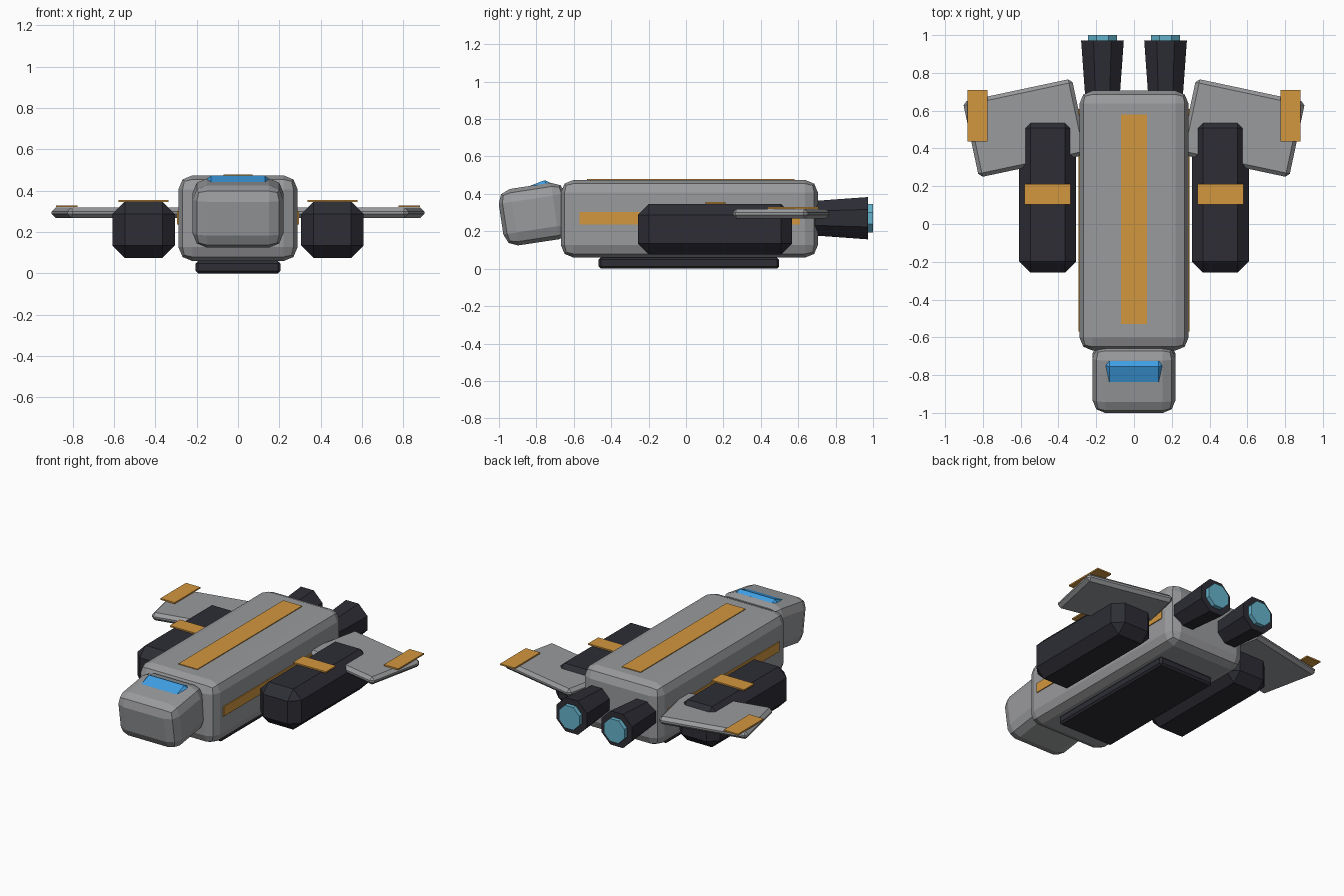
import bpy, bmesh, math
from mathutils import Matrix, Vector

if "Cube" in bpy.data.objects:
    bpy.data.objects.remove(bpy.data.objects["Cube"])


def material(name, rgb):
    m = bpy.data.materials.new(name)
    m.diffuse_color = (*rgb, 1)
    m.use_nodes = True
    m.node_tree.nodes["Principled BSDF"].inputs["Base Color"].default_value = m.diffuse_color
    return m


GREY = material("hull_grey", (0.32, 0.325, 0.335))
DARK = material("dark_metal", (0.026, 0.026, 0.036))
ORANGE = material("orange_trim", (0.65, 0.31, 0.05))
BLUE = material("window_blue", (0.05, 0.35, 0.78))
TEAL = material("engine_glow", (0.13, 0.45, 0.60))


def finish(name, bm, mat, matrix):
    bmesh.ops.recalc_face_normals(bm, faces=bm.faces)
    mesh = bpy.data.meshes.new(name)
    bm.to_mesh(mesh)
    bm.free()
    mesh.transform(matrix)
    mesh.materials.append(mat)
    ob = bpy.data.objects.new(name, mesh)
    bpy.context.collection.objects.link(ob)
    return ob


def box(name, centre, size, mat, bevel=0, segments=1, axis='X', angle=0):
    """Box with chamfered edges, turned about one axis."""
    bm = bmesh.new()
    bmesh.ops.create_cube(bm, size=1)
    bmesh.ops.scale(bm, vec=size, verts=bm.verts)
    if bevel:
        bmesh.ops.bevel(bm, geom=bm.edges[:], offset=bevel, segments=segments,
                        profile=0.5, affect='EDGES')
    m = Matrix.Translation(centre) @ Matrix.Rotation(math.radians(angle), 4, axis)
    return finish(name, bm, mat, m)


def octagon(name, x, z, y0, y1, flat0, flat1, mat):
    """Eight-sided cone section along y; flat0/flat1 are half widths across flats."""
    k = 1 / math.cos(math.pi / 8)
    bm = bmesh.new()
    bmesh.ops.create_cone(bm, cap_ends=True, segments=8, radius1=flat0 * k,
                          radius2=flat1 * k, depth=y1 - y0)
    bmesh.ops.rotate(bm, verts=bm.verts, matrix=Matrix.Rotation(math.pi / 8, 3, 'Z'))
    m = Matrix.Translation((x, (y0 + y1) / 2, z)) @ Matrix.Rotation(-math.pi / 2, 4, 'X')
    return finish(name, bm, mat, m)


# Central hull, nose and window
box("hull", (0, 0.018, 0.267), (0.577, 1.375, 0.415), GREY, 0.068, 2)
box("nose", (0, -0.81, 0.292), (0.44, 0.362, 0.305), GREY, 0.07, 2, 'X', 8.6)
box("window", (0, -0.803, 0.412), (0.31, 0.18, 0.08), BLUE, 0.024, 1, 'X', 21)

# Belly plate and roof stripe
box("belly_plate", (0, 0.015, 0.03), (0.41, 0.965, 0.06), DARK, 0.012)
box("roof_stripe", (0, 0.025, 0.4755), (0.14, 1.11, 0.008), ORANGE)

# Mirrored parts
for side, s in (("left", -1), ("right", 1)):
    box(f"{side}_hull_stripe", (s * 0.290, 0.02, 0.27), (0.009, 1.18, 0.065), ORANGE)
    box(f"{side}_pod", (s * 0.457, 0.155, 0.211), (0.302, 0.825, 0.272), DARK, 0.06)
    box(f"{side}_pod_band", (s * 0.457, 0.157, 0.351), (0.243, 0.107, 0.0095), ORANGE)
    box(f"{side}_wing", (s * 0.575, 0.508, 0.294), (0.59, 0.41, 0.052), GREY,
        0.02, 1, 'Z', -s * 12)
    box(f"{side}_wingtip_plate", (s * 0.829, 0.573, 0.325), (0.106, 0.272, 0.0095), ORANGE)
    octagon(f"{side}_engine", s * 0.167, 0.27, 0.64, 0.972, 0.089, 0.113, DARK)
    octagon(f"{side}_engine_glow", s * 0.167, 0.27, 0.94, 1.0, 0.076, 0.076, TEAL)
